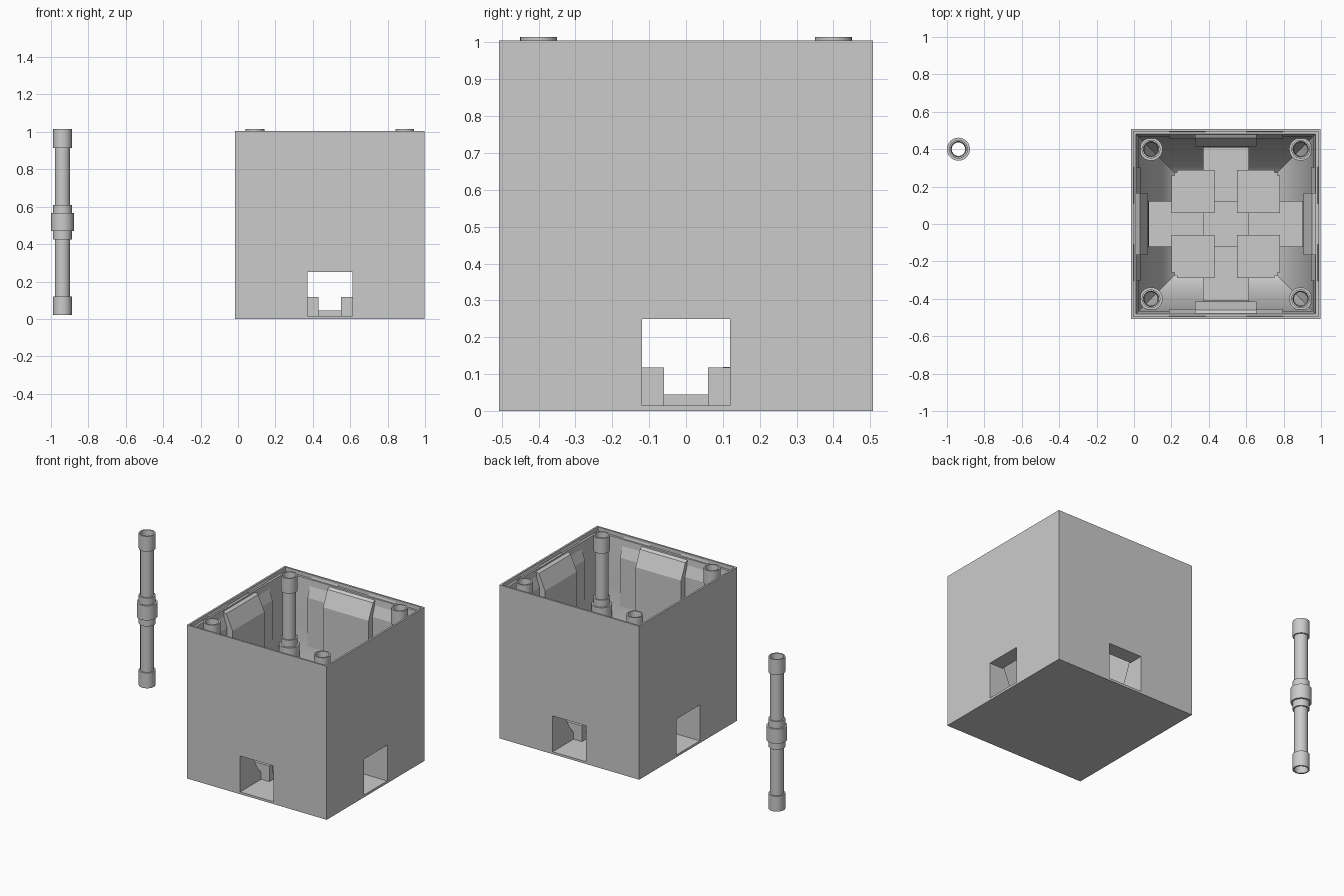
import bpy, bmesh, math
from mathutils import Matrix, Vector

if "Cube" in bpy.data.objects:
    bpy.data.objects.remove(bpy.data.objects["Cube"])

CX, H = 0.491, 0.507          # box centre in x and half width
CENTRE = Matrix.Translation((CX, 0, 0))


def finish(bm, name):
    bmesh.ops.recalc_face_normals(bm, faces=bm.faces)
    me = bpy.data.meshes.new(name)
    bm.to_mesh(me)
    bm.free()
    ob = bpy.data.objects.new(name, me)
    bpy.context.collection.objects.link(ob)
    return ob


def smooth(ob, deg=25):
    bpy.context.view_layer.objects.active = ob
    bpy.ops.object.select_all(action='DESELECT')
    ob.select_set(True)
    bpy.ops.object.shade_smooth_by_angle(angle=math.radians(deg))


def add_box(bm, x0, x1, y0, y1, z0, z1, m=Matrix()):
    mat = m @ Matrix.LocRotScale(
        Vector(((x0 + x1) / 2, (y0 + y1) / 2, (z0 + z1) / 2)), None,
        Vector((x1 - x0, y1 - y0, z1 - z0)))
    bmesh.ops.create_cube(bm, size=1, matrix=mat)


def add_prism(bm, profile, u0, u1, m):
    """Profile of (distance from centre, z) swept along the wall."""
    a = [bm.verts.new(m @ Vector((u0, d, z))) for d, z in profile]
    b = [bm.verts.new(m @ Vector((u1, d, z))) for d, z in profile]
    n = len(profile)
    bm.faces.new(a)
    bm.faces.new(b[::-1])
    for i in range(n):
        bm.faces.new((a[i], a[(i + 1) % n], b[(i + 1) % n], b[i]))


SIDES = [CENTRE @ Matrix.Rotation(k * math.pi / 2, 4, 'Z') for k in range(4)]

# outer shell: open box with a doorway in every wall
bm = bmesh.new()
add_box(bm, -H, H, -H, H, 0.0, 1.005, CENTRE)
shell = finish(bm, "box_shell")
t = H - 0.012
for i, dims in enumerate([(-t, t, -t, t, 0.015, 1.2),
                          (-0.12, 0.12, -0.7, 0.7, 0.015, 0.25),
                          (-0.7, 0.7, -0.12, 0.12, 0.015, 0.25)]):
    bm = bmesh.new()
    add_box(bm, *dims, CENTRE)
    cutter = finish(bm, "cutter_%d" % i)
    mod = shell.modifiers.new("cut", 'BOOLEAN')
    mod.object, mod.operation, mod.solver = cutter, 'DIFFERENCE', 'EXACT'
    bpy.context.view_layer.objects.active = shell
    bpy.ops.object.modifier_apply(modifier=mod.name)
    bpy.data.objects.remove(cutter, do_unlink=True)

# curved lining that sweeps from the walls into the floor
curve = [(0.20 + 0.265 * math.sin(a), 0.75 - 0.735 * math.cos(a))
         for a in [i * math.pi / 40 for i in range(21)]]
top = [(0.48, 0.98), (0.496, 0.98)]
low = curve + top + [(0.496, 0.015)]
over_door = ([(0.41, 0.25)] + [p for p in curve if p[1] > 0.31]
             + top + [(0.496, 0.25)])
bm = bmesh.new()
for m in SIDES:
    add_prism(bm, low, -0.495, -0.12, m)
    add_prism(bm, low, 0.12, 0.495, m)
    add_prism(bm, over_door, -0.12, 0.12, m)
smooth(finish(bm, "curved_lining"))

# chamfered ribs: a thick one framing each door, thinner ones beside it
thick = [(0.496, 0.98), (0.46, 0.96), (0.415, 0.86), (0.415, 0.25), (0.496, 0.25)]
leg = [(0.415, 0.25), (0.496, 0.25), (0.496, 0.015), (0.415, 0.015)]
thin = [(0.496, 0.995), (0.455, 0.87), (0.455, 0.3), (0.496, 0.3)]
bm = bmesh.new()
for m in SIDES:
    add_prism(bm, thick, -0.165, 0.165, m)
    for s in (-1, 1):
        add_prism(bm, leg, s * 0.12, s * 0.165, m)
        add_prism(bm, thin, s * 0.11, s * 0.305, m)
finish(bm, "door_ribs")

# four slotted floor blocks: two plates joined by corner walls
bm = bmesh.new()
for m in SIDES:
    add_box(bm, 0.06, 0.275, 0.06, 0.275, 0.015, 0.06, m)
    add_box(bm, 0.06, 0.275, 0.06, 0.275, 0.104, 0.115, m)
    for a in (0.06, 0.255):
        for b in (0.06, 0.255):
            add_box(bm, a, a + 0.02, b, b + 0.02, 0.06, 0.104, m)
    add_box(bm, 0.06, 0.26, 0.275, 0.29, 0.015, 0.118, m)
    add_box(bm, 0.275, 0.29, 0.06, 0.26, 0.015, 0.118, m)
    for a in (0.275, ):
        add_box(bm, 0.12, 0.26, a - 0.01, a, 0.06, 0.104, m)
add_box(bm, -0.12, 0.12, -0.12, 0.12, 0.015, 0.045, CENTRE)
finish(bm, "floor_blocks")
bm = bmesh.new()
add_box(bm, 0.64, 0.68, 0.10, 0.14, 0.11, 0.12)
finish(bm, "floor_stud")

# hollow poles: one in each corner and a loose one beside the box
outline = [(0.05, 0.02), (0.05, 0.12), (0.041, 0.12), (0.041, 0.425),
           (0.05, 0.425), (0.05, 0.47), (0.0615, 0.47)]
outer = outline + [(r, 1.035 - z) for r, z in reversed(outline)]
profile = outer + [(0.041, 1.015), (0.036, 0.93), (0.036, 0.105), (0.041, 0.02)]


def pole(name, x, y):
    bm = bmesh.new()
    n = 32
    rings = [[bm.verts.new((x + r * math.cos(2 * math.pi * i / n),
                            y + r * math.sin(2 * math.pi * i / n), z))
              for i in range(n)] for r, z in profile]
    for k, ring in enumerate(rings):
        nxt = rings[(k + 1) % len(rings)]
        for i in range(n):
            j = (i + 1) % n
            bm.faces.new((ring[i], ring[j], nxt[j], nxt[i]))
    smooth(finish(bm, name))


pole("loose_pole", -0.9385, 0.4)
for i, (sx, sy) in enumerate([(-1, -1), (1, -1), (1, 1), (-1, 1)]):
    pole("corner_pole_%d" % i, CX + 0.4 * sx, 0.4 * sy)
